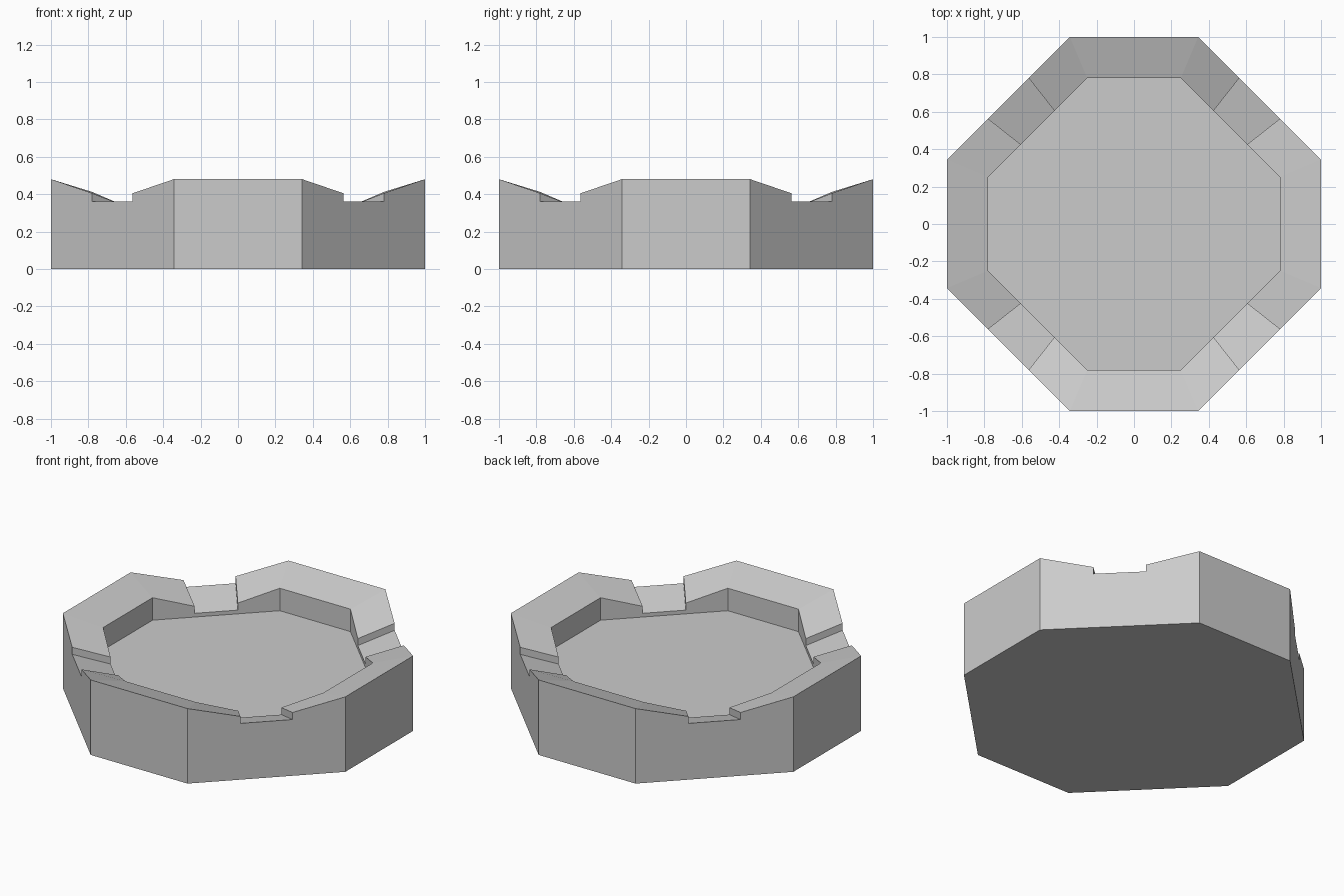
import bpy, bmesh
from mathutils import Matrix
from math import pi

if "Cube" in bpy.data.objects:
    bpy.data.objects.remove(bpy.data.objects["Cube"])

FLOOR = 0.268
DROP = 0.068  # rim slopes down toward the middle

# Stations along one diagonal side: outer (x, y), inner (x, y), outer rim height
half = [((0.343, -1.0), (0.25, -0.78), 0.48),
        ((0.563, -0.78), (0.425, -0.605), 0.405),
        ((0.563, -0.78), (0.425, -0.605), 0.36)]
swap = lambda p: (-p[1], -p[0])
stations = half + [(swap(o), swap(i), z) for o, i, z in reversed(half)]

bm = bmesh.new()
quarters = []
for k in range(4):
    rot = Matrix.Rotation(k * pi / 2, 4, 'Z')
    add = lambda p, z: bm.verts.new(rot @ Matrix.Translation((p[0], p[1], z)).translation)
    outer = [add(o, z) for o, i, z in stations]
    inner = [add(i, z - DROP) for o, i, z in stations]
    base = [add(stations[j][0], 0) for j in (0, -1)]
    floor = [add(stations[j][1], FLOOR) for j in (0, -1)]
    quarters.append((outer, inner, base, floor))

for k, (o, i, b, f) in enumerate(quarters):
    no, ni, nb, nf = quarters[(k + 1) % 4]
    # Diagonal side with its notch
    bm.faces.new([b[0], b[1]] + o[::-1])
    bm.faces.new([f[1], f[0]] + i)
    for j in range(5):
        bm.faces.new([o[j], o[j + 1], i[j + 1], i[j]])
    # Straight side
    bm.faces.new([b[1], nb[0], no[0], o[-1]])
    bm.faces.new([o[-1], no[0], ni[0], i[-1]])
    bm.faces.new([i[-1], ni[0], nf[0], f[1]])

# Underside and dish floor
bm.faces.new([v for q in quarters for v in q[2]][::-1])
bm.faces.new([v for q in quarters for v in q[3]])
bmesh.ops.recalc_face_normals(bm, faces=bm.faces)

mesh = bpy.data.meshes.new("octagonal_dish")
bm.to_mesh(mesh)
bm.free()
bpy.context.collection.objects.link(bpy.data.objects.new("octagonal_dish", mesh))
